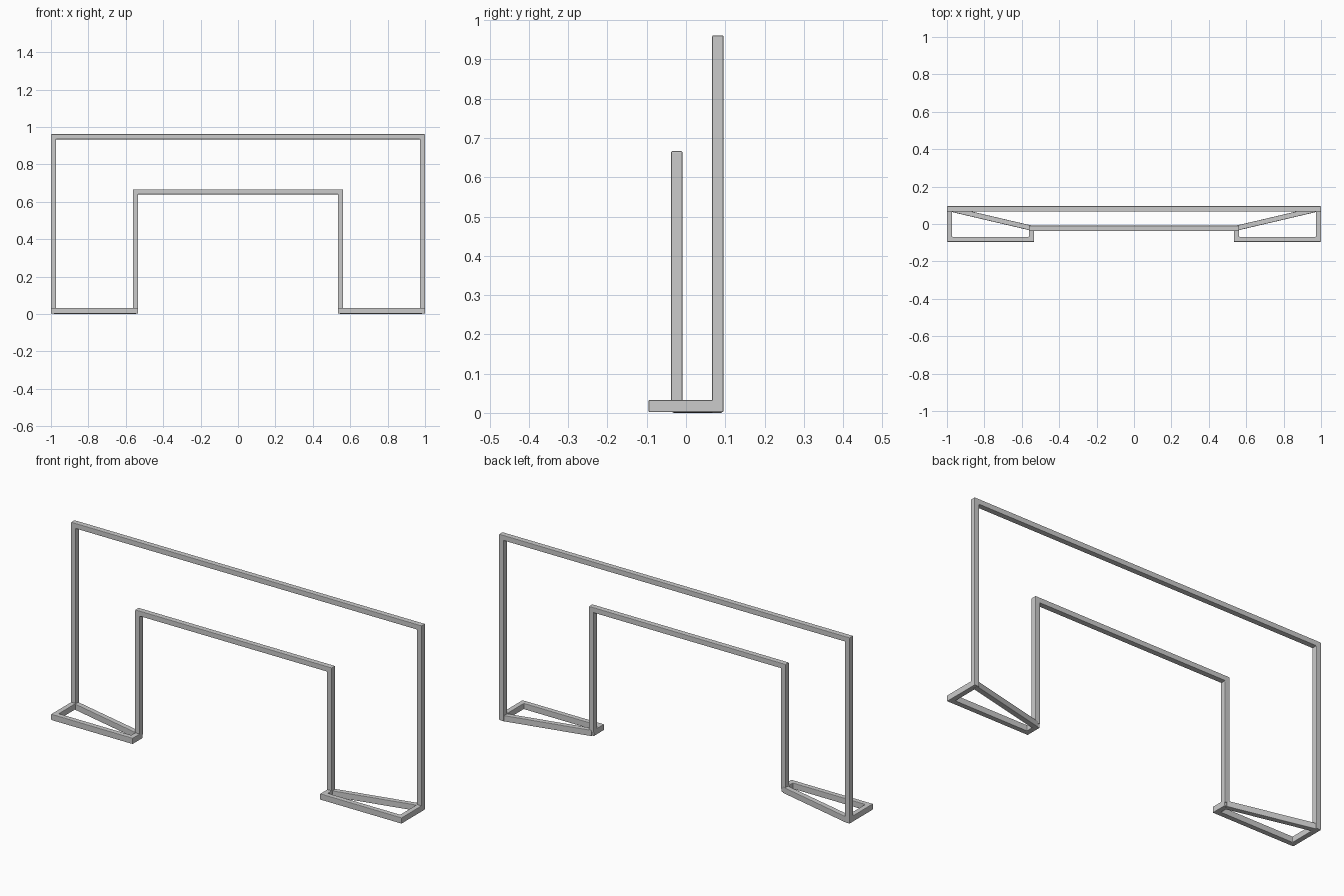
import bpy, bmesh
from mathutils import Vector

if "Cube" in bpy.data.objects:
    bpy.data.objects.remove(bpy.data.objects["Cube"])


def square_tube(name, pts, normal, width, depth):
    """Mitred rectangular bar along an open flat path; width lies in the path plane."""
    pts = [Vector(p) for p in pts]
    n = Vector(normal)
    dirs = [(b - a).normalized() for a, b in zip(pts, pts[1:])]
    bm = bmesh.new()
    rings = []
    for i, p in enumerate(pts):
        s0 = n.cross(dirs[max(i - 1, 0)])
        s1 = n.cross(dirs[min(i, len(dirs) - 1)])
        side = (s0 + s1) / (1 + s0.dot(s1)) * width / 2
        rings.append([bm.verts.new(p + side * u + n * v * depth / 2)
                      for u, v in ((-1, -1), (1, -1), (1, 1), (-1, 1))])
    for a, b in zip(rings, rings[1:]):
        for k in range(4):
            j = (k + 1) % 4
            bm.faces.new((a[k], a[j], b[j], b[k]))
    bm.faces.new(rings[0])
    bm.faces.new(rings[-1])
    bmesh.ops.recalc_face_normals(bm, faces=bm.faces)
    mesh = bpy.data.meshes.new(name)
    bm.to_mesh(mesh)
    bm.free()
    obj = bpy.data.objects.new(name, mesh)
    bpy.context.collection.objects.link(obj)
    bev = obj.modifiers.new("soft_edges", 'BEVEL')
    bev.width = 0.003
    bev.segments = 2
    return obj


T = 0.027      # tube width
D = 0.029      # tube depth
H = 0.031      # base rail height
ZB = 0.0175    # base rail centre height
XO, XI = 0.9865, 0.5475   # outer and inner post centres


def arch(name, x, y, z):
    return square_tube(name, [(-x, y, 0.02), (-x, y, z), (x, y, z), (x, y, 0.02)],
                       (0, 1, 0), T, D)


# Tall rear frame and lower front frame
arch("outer_frame", XO, 0.081, 0.9475)
arch("inner_frame", XI, -0.0235, 0.653)

# Feet: U-shaped floor rail plus a diagonal brace on each side
for side, s in (("left", -1), ("right", 1)):
    square_tube(side + "_foot_rail",
                [(s * XI, -0.012, ZB), (s * XI, -0.082, ZB),
                 (s * XO, -0.082, ZB), (s * XO, 0.0955, ZB)],
                (0, 0, 1), T, H)
    square_tube(side + "_foot_brace",
                [(s * XI, -0.022, ZB - 0.002), (s * 0.983, 0.080, ZB - 0.002)],
                (0, 0, 1), T, H)
